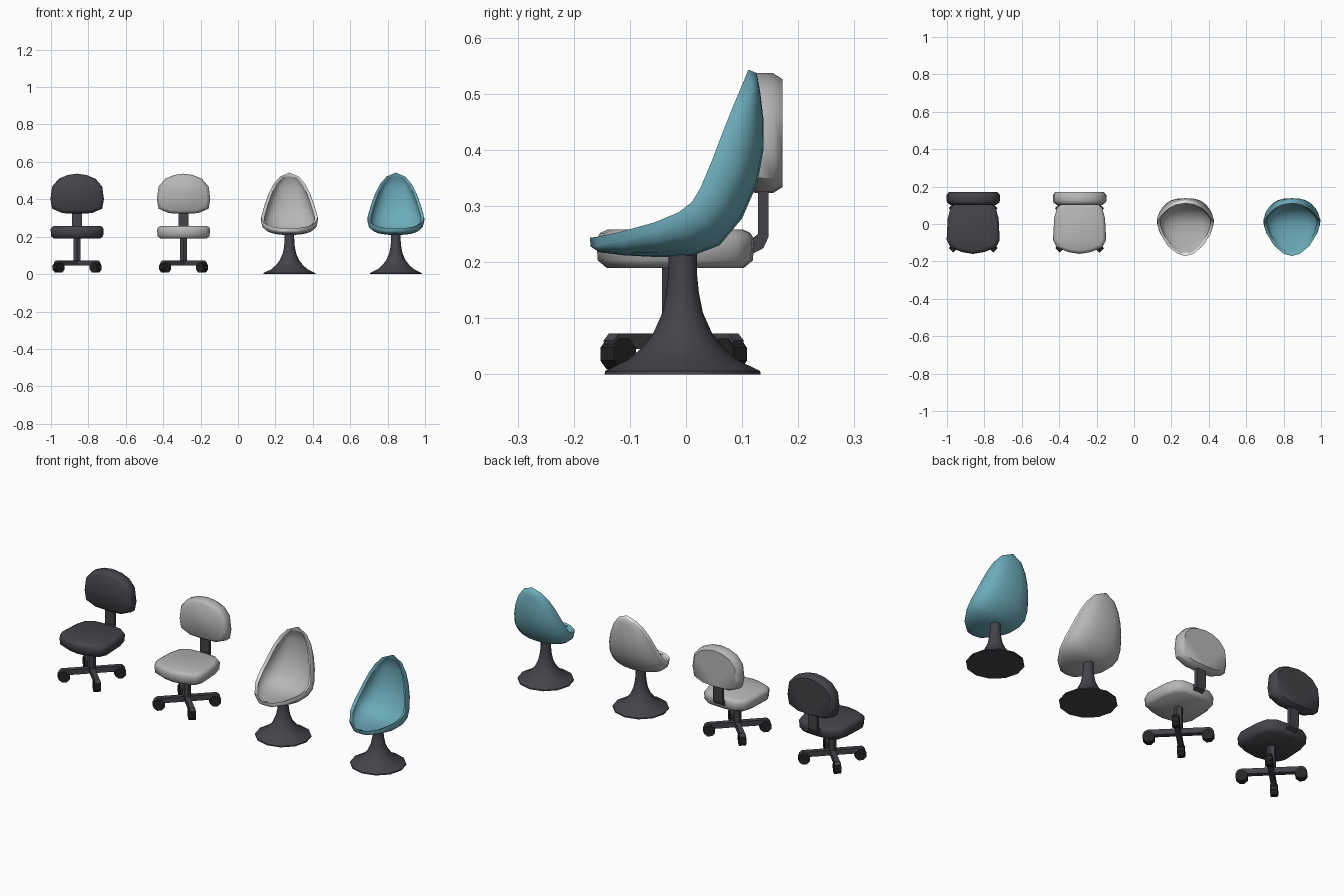
import bpy, bmesh, math
from mathutils import Matrix, Vector

if "Cube" in bpy.data.objects:
    bpy.data.objects.remove(bpy.data.objects["Cube"])


def material(name, rgb):
    m = bpy.data.materials.new(name)
    m.diffuse_color = (*rgb, 1)
    m.use_nodes = True
    m.node_tree.nodes["Principled BSDF"].inputs["Base Color"].default_value = m.diffuse_color
    return m


CHARCOAL = material("charcoal", (0.058, 0.056, 0.066))
BLACK = material("black", (0.018, 0.018, 0.019))
GREY = material("light_grey", (0.47, 0.47, 0.47))
WHITE = material("white", (0.75, 0.75, 0.75))
TEAL = material("teal", (0.15, 0.41, 0.49))


def finish(bm, name, mats, x, angle=None):
    bmesh.ops.remove_doubles(bm, verts=bm.verts, dist=1e-4)
    bmesh.ops.recalc_face_normals(bm, faces=bm.faces)
    me = bpy.data.meshes.new(name)
    bm.to_mesh(me)
    bm.free()
    for m in mats:
        me.materials.append(m)
    ob = bpy.data.objects.new(name, me)
    bpy.context.collection.objects.link(ob)
    ob.location.x = x
    if angle:
        bpy.ops.object.select_all(action='DESELECT')
        bpy.context.view_layer.objects.active = ob
        ob.select_set(True)
        bpy.ops.object.shade_smooth_by_angle(angle=math.radians(angle))
    return ob


def skin(bm, rings, cap=True, mat=lambda j: 0):
    """Bridge closed rings of points into a surface."""
    vs = [[bm.verts.new(p) for p in r] for r in rings]
    n = len(rings[0])
    for a, b in zip(vs, vs[1:]):
        for j in range(n):
            k = (j + 1) % n
            bm.faces.new((a[j], a[k], b[k], b[j])).material_index = mat(j)
    if cap:
        bm.faces.new(vs[0])
        bm.faces.new(vs[-1])


def mirrored(half):
    """Close a half outline that starts and ends on the centre line."""
    return half + [(-u, v) for u, v in half[-2:0:-1]]


def cushion(name, half, centre, levels, place, mat, x):
    """Padded slab: one outline repeated at several depths with bevelled edges."""
    bm = bmesh.new()
    skin(bm, [[place(u * s, centre + (v - centre) * s, d) for u, v in mirrored(half)]
              for d, s in levels])
    finish(bm, name, [mat], x, 50)


SEAT = [(0, -.16), (.06, -.15), (.122, -.125), (.142, -.085), (.136, .03),
        (.12, .09), (.08, .118), (0, .122)]
BACK = [(0, .537), (.05, .53), (.098, .51), (.134, .468), (.143, .4),
        (.134, .35), (.078, .326), (0, .323)]
BRACKET = [(.08, .205), (.115, .213), (.138, .225), (.147, .245), (.147, .35),
           (.128, .35), (.128, .25), (.11, .235), (.08, .235)]
BASE_Y = -.022


def box(bm, size, mat):
    return bmesh.ops.create_cube(bm, size=1, matrix=mat @ Matrix.Diagonal((*size, 1)))


def office_chair(tag, x, mat):
    cushion(tag + "_seat", SEAT, -.02,
            [(.19, .87), (.203, .98), (.24, 1), (.252, .95), (.258, .86)],
            lambda u, v, d: (u, v, d), mat, x)
    cushion(tag + "_backrest", BACK, .43,
            [(.102, .85), (.114, .97), (.125, 1), (.155, 1), (.172, .9)],
            lambda u, v, d: (u, d, v), mat, x)
    # bent bracket joining seat and backrest
    bm = bmesh.new()
    skin(bm, [[(s * .027, y, z) for y, z in BRACKET] for s in (-1, 1)])
    finish(bm, tag + "_back_bracket", [CHARCOAL], x)
    # gas column and four diagonal legs
    bm = bmesh.new()
    bmesh.ops.create_cone(bm, cap_ends=True, segments=6, radius1=.021, radius2=.021,
                          depth=.15, matrix=Matrix.Translation((0, BASE_Y, .12)))
    for i in range(4):
        turn = Matrix.Translation((0, BASE_Y, 0)) @ Matrix.Rotation(math.radians(45 + 90 * i), 4, 'Z')
        leg = [(0, .045), (.158, .045), (.164, .06), (.15, .073), (0, .073)]
        skin(bm, [[turn @ Vector((r, s * .013, z)) for r, z in leg] for s in (-1, 1)])
    finish(bm, tag + "_star_base", [CHARCOAL], x)
    # casters, rolling in line with each leg
    bm = bmesh.new()
    for i in range(4):
        turn = Matrix.Translation((0, BASE_Y, 0)) @ Matrix.Rotation(math.radians(45 + 90 * i), 4, 'Z')
        bmesh.ops.create_cone(bm, cap_ends=True, segments=8, radius1=.03, radius2=.03, depth=.034,
                              matrix=turn @ Matrix.Translation((.14, 0, .036))
                              @ Matrix.Rotation(math.pi / 2, 4, 'X')
                              @ Matrix.Rotation(math.pi / 8, 4, 'Z'))
    finish(bm, tag + "_casters", [BLACK], x)


# egg shell stations, front tip to top: spine y, z / rim y, z / rim half width
SHELL = [(-.170, .228, -.170, .228, 0), (-.155, .218, -.157, .229, .045),
         (-.11, .212, -.115, .238, .095), (-.05, .209, -.05, .256, .136),
         (.01, .211, -.005, .275, .15), (.06, .230, .022, .296, .153),
         (.10, .278, .040, .325, .146), (.127, .340, .061, .375, .131),
         (.138, .400, .082, .430, .111), (.138, .455, .100, .475, .088),
         (.132, .505, .117, .515, .054), (.126, .537, .126, .537, 0)]


def arc(w, s, r, seg=10):
    pts = []
    for k in range(seg + 1):
        a = math.pi * (k / seg - .5)
        sn, c = math.sin(a), max(math.cos(a), 0) ** .85
        p = r + (s - r) * c
        pts.append((w * math.copysign(abs(sn) ** .85, sn), p.x, p.y))
    return pts


def egg_chair(tag, x, mat, rim_mat):
    rings = []
    last = len(SHELL) - 1
    for i, (sy, sz, ry, rz, w) in enumerate(SHELL):
        s, r = Vector((sy, sz)), Vector((ry, rz))
        a, b = SHELL[max(i - 1, 0)], SHELL[min(i + 1, last)]
        t = Vector((b[2] - a[2], b[3] - a[3])).normalized()
        n = Vector((-t.y, t.x))
        lip = r + n * .016
        pull = t * (.02 if i == 0 else -.02 if i == last else 0)
        inner_r = r + n * .009 + pull
        inner_s = inner_r if i in (0, last) else s + n * .015
        wl, wi = max(w - .003, 0), max(w - .018, 0)
        rings.append(arc(w, s, r) + [(wl, *lip)]
                     + arc(wi, inner_s, inner_r)[::-1] + [(-wl, *lip)])
    bm = bmesh.new()
    # the four strips around the lip form the rim
    skin(bm, rings, cap=False, mat=lambda j: int(j in (10, 11, 22, 23)))
    bmesh.ops.dissolve_degenerate(bm, edges=bm.edges, dist=1e-5)
    finish(bm, tag + "_shell", [mat, rim_mat], x, 45)
    # flared trumpet pedestal
    bm = bmesh.new()
    prof = [(.139, 0), (.138, .006), (.097, .026), (.072, .048), (.052, .074),
            (.036, .11), (.029, .145), (.026, .175), (.025, .222)]
    skin(bm, [[(q * math.cos(k * math.pi / 6), q * math.sin(k * math.pi / 6) - .006, z)
               for k in range(12)] for q, z in prof])
    finish(bm, tag + "_pedestal", [CHARCOAL], x, 40)


office_chair("dark_office_chair", -.860, CHARCOAL)
office_chair("grey_office_chair", -.291, GREY)
egg_chair("grey_egg_chair", .275, GREY, WHITE)
egg_chair("teal_egg_chair", .844, TEAL, TEAL)
